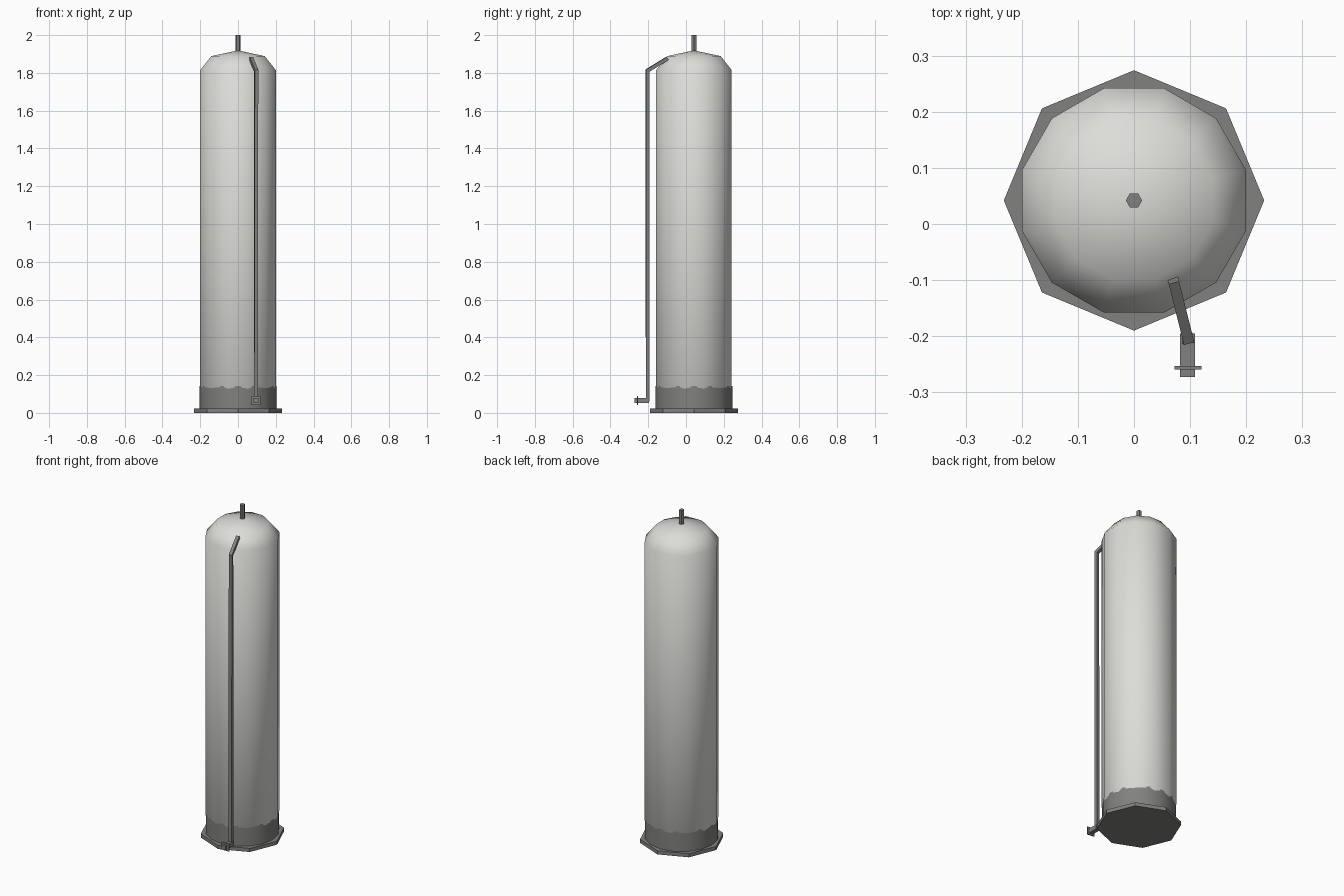
import bpy, bmesh, math
from mathutils import Vector

if "Cube" in bpy.data.objects:
    bpy.data.objects.remove(bpy.data.objects["Cube"])

CY = 0.042  # tank axis offset in y


def material(name, c):
    m = bpy.data.materials.new(name)
    m.diffuse_color = (c[0], c[1], c[2], 1)
    m.use_nodes = True
    m.node_tree.nodes["Principled BSDF"].inputs["Base Color"].default_value = m.diffuse_color
    return m


light = material("light_metal", (0.72, 0.72, 0.69))
dark = material("dark_metal", (0.22, 0.22, 0.21))


def finish(name, bm, mat, smooth=None):
    bmesh.ops.recalc_face_normals(bm, faces=bm.faces)
    me = bpy.data.meshes.new(name)
    bm.to_mesh(me)
    bm.free()
    ob = bpy.data.objects.new(name, me)
    bpy.context.collection.objects.link(ob)
    me.materials.append(mat)
    if smooth:
        bpy.ops.object.select_all(action='DESELECT')
        ob.select_set(True)
        bpy.context.view_layer.objects.active = ob
        bpy.ops.object.shade_smooth_by_angle(angle=math.radians(smooth))
    return ob


def skin(bm, rings, caps=True):
    rings = [[bm.verts.new(p) for p in r] for r in rings]
    for a, b in zip(rings, rings[1:]):
        n = len(a)
        for i in range(n):
            bm.faces.new((a[i], a[(i + 1) % n], b[(i + 1) % n], b[i]))
    if caps:
        bm.faces.new(rings[0])
        bm.faces.new(rings[-1])
    return rings


def lathe(name, profile, sides, mat, phase=0.0, caps=True, smooth=None, tips=None):
    bm = bmesh.new()
    rings = [[(r * math.cos(phase + math.tau * i / sides),
               CY + r * math.sin(phase + math.tau * i / sides), z)
              for i in range(sides)] for r, z in profile]
    rings = skin(bm, rings, caps)
    if tips:  # pointed ends of the domes
        for z, ring in zip(tips, (rings[0], rings[-1])):
            tip = bm.verts.new((0, CY, z))
            for i in range(sides):
                bm.faces.new((ring[i], ring[(i + 1) % sides], tip))
    return finish(name, bm, mat, smooth)


def box(name, lo, hi, mat):
    bm = bmesh.new()
    skin(bm, [[(lo[0], lo[1], z), (hi[0], lo[1], z), (hi[0], hi[1], z), (lo[0], hi[1], z)]
              for z in (lo[2], hi[2])])
    return finish(name, bm, mat)


# Tank body with shallow domes at both ends
R = 0.207
lathe("tank_body", [(R * 0.707, 0.062), (R, 0.136), (R, 1.815), (R * 0.707, 1.889)], 12, light,
      math.radians(15), caps=False, smooth=50, tips=(0.032, 1.919))

# Skirt and octagonal foot plate
lathe("skirt", [(0.203, 0.015), (0.203, 0.143)], 16, dark, caps=False, smooth=40)
lathe("foot_plate", [(0.232, 0.0), (0.232, 0.022)], 8, dark)

# Hexagonal vent on top
lathe("top_vent", [(0.0145, 1.88), (0.0145, 2.0)], 6, dark)

# Square drain pipe running down the front and bending into the dome
foot = Vector((0.095, -0.203, 0.06))
bend = Vector((0.096, -0.204, 1.812))
end = Vector((0.07, -0.10, 1.876))
d_up = Vector((0, 0, 1))
d_in = (end - bend).normalized()
side = d_in.cross(d_up).normalized()
miter = (d_up + d_in).normalized()
h = 0.0095
rings = []
for p, d, u, k in ((foot, d_up, Vector((1, 0, 0)), 1),
                   (bend, miter, side, 1 / miter.dot(d_up)),
                   (end, d_in, side, 1)):
    v = d.cross(u) * k
    rings.append([p + (u * a + v * b) * h for a, b in ((-1, -1), (1, -1), (1, 1), (-1, 1))])
bm = bmesh.new()
skin(bm, rings)
finish("drain_pipe", bm, dark)

# Outlet with its flange
box("outlet", (0.082, -0.273, 0.052), (0.109, -0.195, 0.079), dark)
box("outlet_flange", (0.072, -0.259, 0.043), (0.12, -0.253, 0.089), dark)
